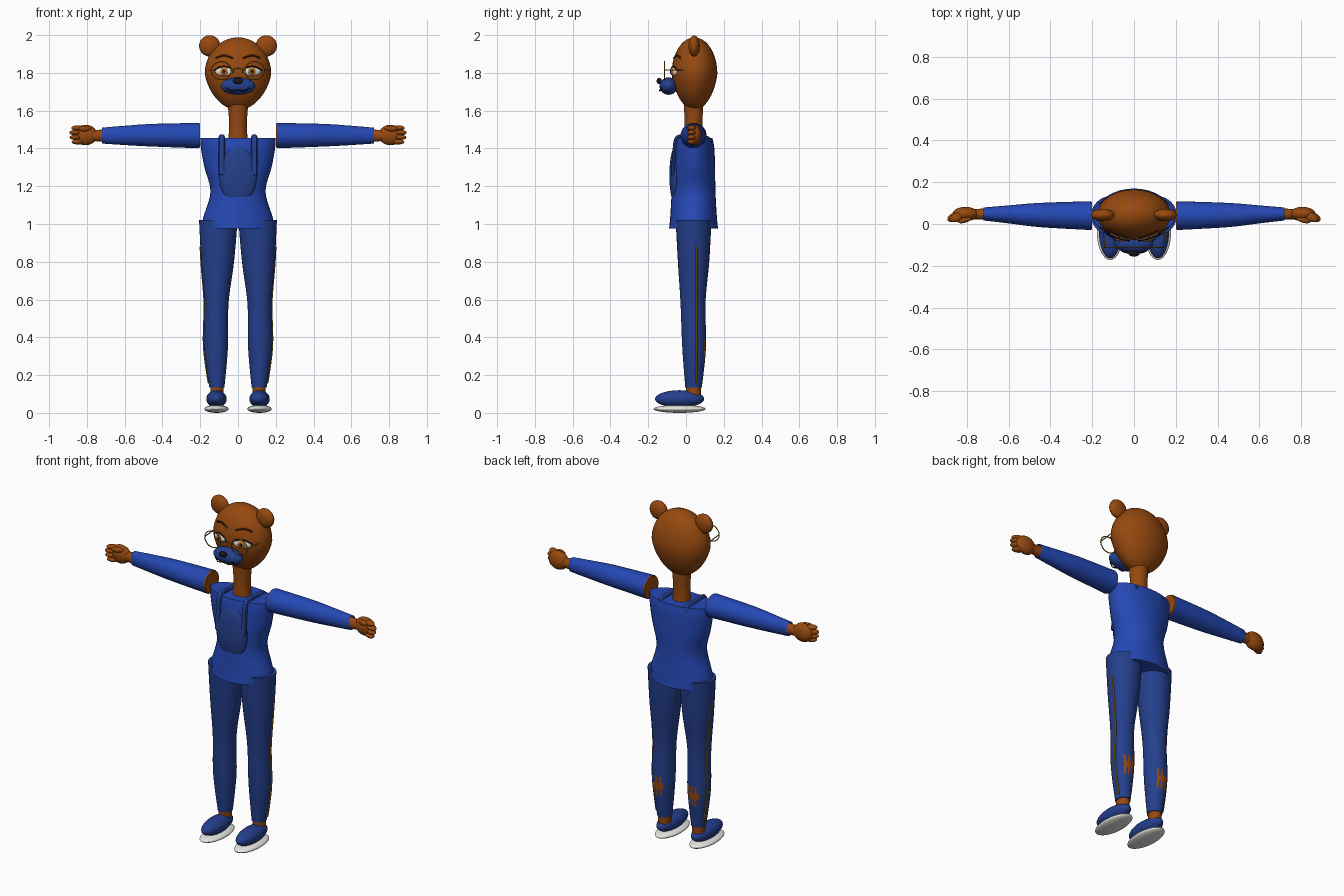
import bpy, bmesh, math
from mathutils import Vector, Matrix

cube = bpy.data.objects.get("Cube")
if cube:
    bpy.data.objects.remove(cube, do_unlink=True)


def material(name, code):
    """Flat material from an sRGB hex code, stored as linear values."""
    srgb = [int(code[i:i + 2], 16) / 255 for i in (0, 2, 4)]
    col = [c / 12.92 if c < 0.04 else ((c + 0.055) / 1.055) ** 2.4 for c in srgb] + [1]
    m = bpy.data.materials.new(name)
    m.use_nodes = True
    m.diffuse_color = col
    m.node_tree.nodes["Principled BSDF"].inputs["Base Color"].default_value = col
    return m


fur = material("brown fur", "96490F")
shirt_blue = material("shirt blue", "2548B4")
denim = material("denim blue", "243F8C")
gold = material("gold", "A87A18")
white = material("white", "E6E6E2")
amber = material("amber", "C8701C")
dark = material("near black", "1A1418")
brow_brown = material("dark brown", "552408")


def finish(name, bm, mats):
    bmesh.ops.recalc_face_normals(bm, faces=bm.faces)
    me = bpy.data.meshes.new(name)
    bm.to_mesh(me)
    bm.free()
    for m in mats:
        me.materials.append(m)
    ob = bpy.data.objects.new(name, me)
    bpy.context.collection.objects.link(ob)
    bpy.ops.object.select_all(action='DESELECT')
    ob.select_set(True)
    bpy.context.view_layer.objects.active = ob
    bpy.ops.object.shade_smooth_by_angle(angle=math.radians(40))
    return ob


def ball(name, loc, radii, mat, turn=0, taper=0):
    """Ellipsoid, optionally turned about z and narrowed below its middle."""
    bm = bmesh.new()
    bmesh.ops.create_uvsphere(bm, u_segments=32, v_segments=20, radius=1)
    for v in bm.verts:
        k = 1 + taper * min(0, v.co.z)
        v.co.x *= k
        v.co.y *= k
    mtx = Matrix.Translation(loc) @ Matrix.Rotation(turn, 4, 'Z') @ Matrix.Diagonal((*radii, 1))
    bmesh.ops.transform(bm, matrix=mtx, verts=bm.verts)
    return finish(name, bm, [mat])


def spline(rows, steps=6):
    """Smooth (Catmull-Rom) rows of numbers."""
    out = []
    for i in range(len(rows) - 1):
        p = [Vector(rows[max(0, min(len(rows) - 1, i + k))]) for k in (-1, 0, 1, 2)]
        for j in range(steps):
            t = j / steps
            out.append(0.5 * (2 * p[1] + (p[2] - p[0]) * t
                              + (2 * p[0] - 5 * p[1] + 4 * p[2] - p[3]) * t * t
                              + (3 * p[1] - p[0] - 3 * p[2] + p[3]) * t ** 3))
    return out + [Vector(rows[-1])]


def loft(name, rows, mats, along_x=0, caps=True, rule=None, seg=32):
    """Skin of ellipses; each row is height, centre a, centre b, radius a, radius b."""
    bm = bmesh.new()
    rings = []
    for h, a, b, ra, rb in spline(rows):
        ring = []
        for k in range(seg):
            t = math.tau * k / seg
            u, w = a + ra * math.cos(t), b + rb * math.sin(t)
            ring.append(bm.verts.new((along_x * h, u, w) if along_x else (u, w, h)))
        rings.append(ring)
    for r0, r1 in zip(rings, rings[1:]):
        for k in range(seg):
            n = (k + 1) % seg
            f = bm.faces.new((r0[k], r0[n], r1[n], r1[k]))
            if rule:
                f.material_index = rule(f.calc_center_median(), k)
    if caps:
        bm.faces.new(rings[0])
        bm.faces.new(rings[-1])
    return finish(name, bm, mats)


def tube(name, points, radius, mat, closed=False, flat=1):
    """Thin rod through points, converted to a mesh."""
    cu = bpy.data.curves.new(name, 'CURVE')
    cu.dimensions = '3D'
    cu.bevel_depth = radius
    cu.bevel_resolution = 2
    cu.use_fill_caps = True
    sp = cu.splines.new('POLY')
    sp.points.add(len(points) - 1)
    for q, p in zip(sp.points, points):
        q.co = (*p, 1)
    sp.use_cyclic_u = closed
    tmp = bpy.data.objects.new(name + " path", cu)
    bpy.context.collection.objects.link(tmp)
    bm = bmesh.new()
    bm.from_mesh(tmp.to_mesh())
    bpy.data.objects.remove(tmp, do_unlink=True)
    mid = sum((Vector(p) for p in points), Vector()) / len(points)
    for v in bm.verts:
        v.co.x = mid.x + (v.co.x - mid.x) * flat
    return finish(name, bm, [mat])


HEAD = Vector((0, 0.045, 1.795))
HEAD_R = Vector((0.176, 0.121, 0.193))


def on_face(x, z, lift=0.0):
    """Point on the front of the head."""
    dz = (z - HEAD.z) / HEAD_R.z
    k = (1 + 0.16 * min(0, dz)) * math.sqrt(max(0, 1 - dz * dz))
    y = HEAD.y - HEAD_R.y * math.sqrt(max(0, k * k - (x / HEAD_R.x) ** 2)) - lift
    return Vector((x, y, z))


# Head, neck, muzzle
ball("head", HEAD, HEAD_R, fur, taper=0.16)
loft("neck", [(1.42, 0, 0.04, 0.053, 0.05), (1.53, 0, 0.04, 0.047, 0.047),
              (1.64, 0, 0.04, 0.055, 0.052)], [fur])
ball("muzzle", (0, -0.092, 1.73), (0.092, 0.048, 0.046), denim)
ball("nose", (0, -0.142, 1.757), (0.026, 0.014, 0.016), dark)
tube("mouth", spline([(-0.062, -0.128, 1.722), (-0.035, -0.138, 1.704), (0, -0.139, 1.71),
                      (0.035, -0.138, 1.704), (0.062, -0.128, 1.722)]), 0.003, dark)

# Torso and bib
loft("shirt", [(0.975, 0, 0.04, 0.185, 0.13), (1.03, 0, 0.04, 0.185, 0.124),
               (1.17, 0, 0.04, 0.146, 0.116), (1.3, 0, 0.042, 0.178, 0.112),
               (1.4, 0, 0.042, 0.196, 0.108), (1.456, 0, 0.042, 0.2, 0.098)], [shirt_blue])
ball("bib", (0, -0.056, 1.258), (0.1, 0.032, 0.153), denim)

# Spectacle bridge
tube("spectacle_bridge", spline([(-0.036, -0.113, 1.815), (0, -0.113, 1.825),
                                 (0.036, -0.113, 1.815)]), 0.003, gold)

LEG = [(0.135, 0.112, 0.04, 0.04, 0.044), (0.35, 0.117, 0.043, 0.064, 0.063),
       (0.58, 0.114, 0.037, 0.064, 0.066), (0.8, 0.108, 0.04, 0.087, 0.083),
       (1.02, 0.104, 0.04, 0.102, 0.095)]

for s, side in ((1, "left"), (-1, "right")):
    # Ear, eye, brow
    ball(side + "_ear", (s * 0.15, 0.043, 1.943), (0.056, 0.03, 0.056), fur)
    eye = on_face(s * 0.074, 1.808)
    turn = s * 0.36
    ball(side + "_eye", eye, (0.05, 0.012, 0.024), white, turn)
    ball(side + "_iris", eye + Vector((0, -0.008, 0)), (0.022, 0.009, 0.021), amber, turn)
    ball(side + "_pupil", eye + Vector((0, -0.013, 0)), (0.01, 0.007, 0.01), dark, turn)
    lash = [on_face(s * x, z, 0.006) for x, z in
            ((0.022, 1.802), (0.045, 1.826), (0.074, 1.834), (0.1, 1.828), (0.127, 1.812))]
    tube(side + "_eyelash", spline(lash), 0.004, dark)
    brow = [on_face(s * x, z, 0.001) for x, z in ((0.028, 1.878), (0.075, 1.892), (0.117, 1.879))]
    tube(side + "_eyebrow", spline(brow), 0.005, brow_brown)

    # Spectacle rim and temple
    rim = [(s * 0.088 + 0.052 * math.cos(a), -0.113, 1.812 + 0.048 * math.sin(a))
           for a in (math.tau * k / 40 for k in range(40))]
    tube(side + "_spectacle_rim", rim, 0.003, gold, closed=True)
    tube(side + "_spectacle_temple", [(s * 0.14, -0.113, 1.815), (s * 0.15, -0.01, 1.815)],
         0.003, gold)

    # Arm inside an open sleeve
    loft(side + "_arm", [(0.2, 0.04, 1.468, 0.066, 0.064), (0.45, 0.043, 1.47, 0.055, 0.055),
                         (0.7, 0.047, 1.468, 0.028, 0.034), (0.79, 0.047, 1.468, 0.026, 0.026)],
         [fur], along_x=s)
    loft(side + "_sleeve", [(0.206, 0.04, 1.468, 0.069, 0.067), (0.45, 0.043, 1.47, 0.058, 0.06),
                            (0.6, 0.046, 1.469, 0.043, 0.051), (0.72, 0.048, 1.468, 0.031, 0.042)],
         [shirt_blue], along_x=s, caps=False)

    # Hand with curled fingers and thumb
    ball(side + "_palm", (s * 0.807, 0.048, 1.471), (0.062, 0.034, 0.054), fur)
    for i, (z, reach) in enumerate(((1.508, 0.85), (1.484, 0.861), (1.459, 0.859), (1.435, 0.848))):
        ball(f"{side}_finger_{i + 1}", (s * reach, 0.032, z), (0.034, 0.021, 0.014), fur, -s * 0.4)
    ball(side + "_thumb", (s * 0.81, 0.02, 1.505), (0.035, 0.014, 0.015), fur, -s * 0.3)

    # Strap over the shoulder
    strap = [(s * 0.086, y, z) for y, z in ((-0.07, 1.26), (-0.062, 1.36), (-0.054, 1.44),
                                            (-0.03, 1.463), (0.04, 1.459), (0.11, 1.456),
                                            (0.127, 1.43))]
    tube(side + "_strap", spline(strap), 0.011, denim, flat=1.45)

    # Trouser leg with a ragged worn patch on the calf
    rows = [(z, s * x, y, rx, ry) for z, x, y, rx, ry in LEG]

    def worn(c, k):
        reach = 0.055 if k % 2 else 0.022
        return int(c.y > 0.05 and abs(c.x - s * 0.117) < 0.034 and abs(c.z - 0.34) < reach)

    loft(side + "_trouser_leg", rows, [denim, fur], rule=worn)
    seam = [(x + s * (rx * 0.98 + 0.001), 0.056, z) for z, x, y, rx, ry in spline(rows)
            if 0.14 < z < 0.92]
    tube(side + "_side_stripe", seam, 0.005, gold)

    # Ankle, shoe, sole
    loft(side + "_ankle", [(0.07, s * 0.112, 0.04, 0.034, 0.038),
                           (0.15, s * 0.112, 0.04, 0.035, 0.04)], [fur])
    ball(side + "_shoe", (s * 0.114, -0.034, 0.074), (0.054, 0.13, 0.046), denim)
    ball(side + "_sole", (s * 0.114, -0.034, 0.021), (0.064, 0.138, 0.021), white)
